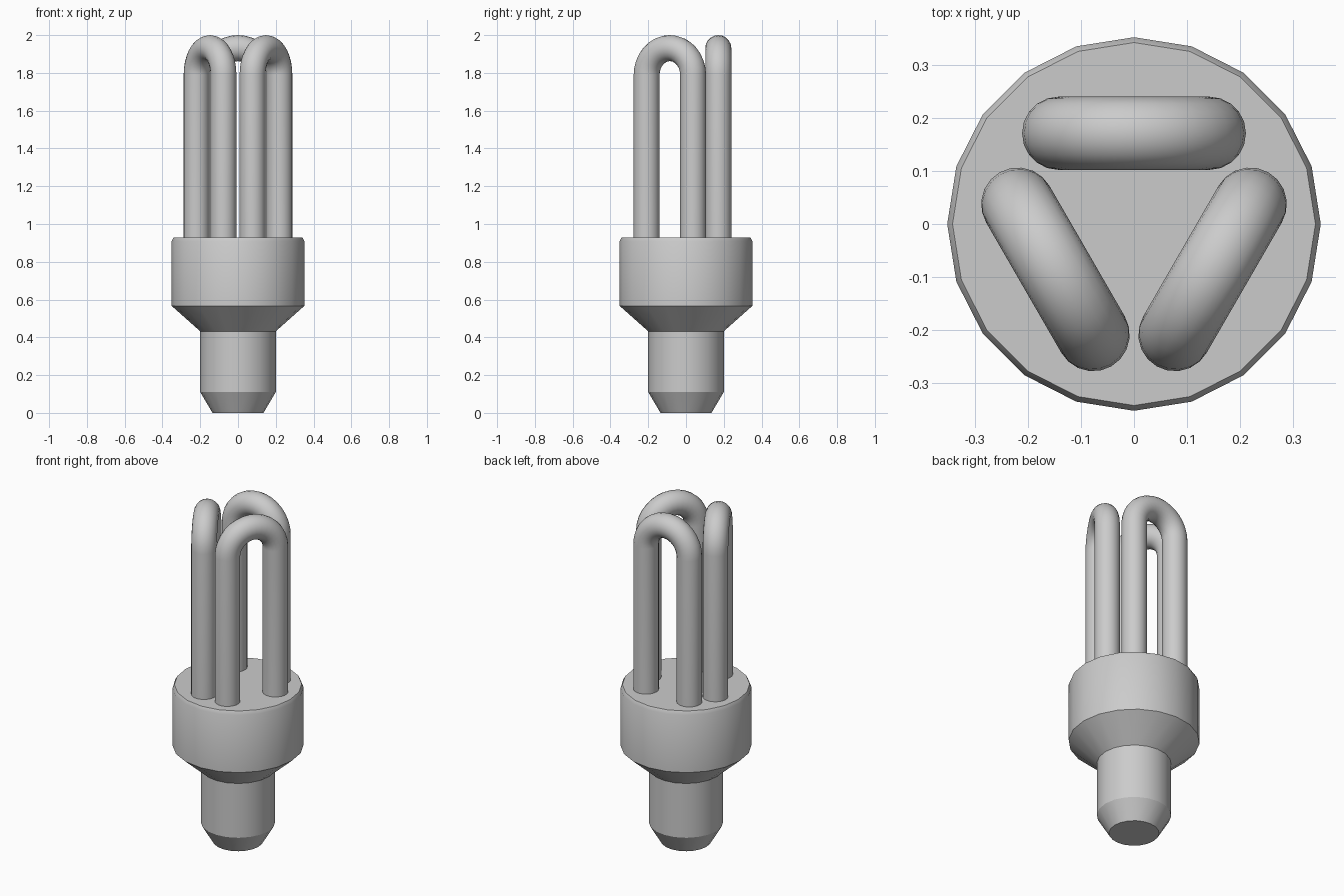
import bpy, bmesh
from math import pi, sin, cos, radians
from mathutils import Vector, Matrix

cube = bpy.data.objects.get("Cube")
if cube:
    bpy.data.objects.remove(cube, do_unlink=True)

grey = bpy.data.materials.new("plain grey")
grey.use_nodes = True
colour = (0.6, 0.6, 0.6, 1)
grey.diffuse_color = colour
grey.node_tree.nodes["Principled BSDF"].inputs["Base Color"].default_value = colour


def skin(name, rings):
    """Join successive rings of points into a capped, smooth-shaded mesh."""
    bm = bmesh.new()
    loops = [[bm.verts.new(p) for p in ring] for ring in rings]
    n = len(loops[0])
    for low, high in zip(loops, loops[1:]):
        for i in range(n):
            j = (i + 1) % n
            bm.faces.new((low[i], low[j], high[j], high[i]))
    bm.faces.new(loops[0])
    bm.faces.new(loops[-1])
    bmesh.ops.recalc_face_normals(bm, faces=bm.faces)
    mesh = bpy.data.meshes.new(name)
    bm.to_mesh(mesh)
    bm.free()
    mesh.materials.append(grey)
    obj = bpy.data.objects.new(name, mesh)
    bpy.context.collection.objects.link(obj)
    bpy.ops.object.select_all(action="DESELECT")
    obj.select_set(True)
    bpy.context.view_layer.objects.active = obj
    bpy.ops.object.shade_smooth_by_angle(angle=radians(30))
    return obj


def lathe(name, profile, sides=20):
    turns = [2 * pi * i / sides for i in range(sides)]
    return skin(name, [[(r * cos(a), r * sin(a), z) for a in turns]
                       for r, z in profile])


# Turned parts: screw cap at the foot, wide housing above
lathe("screw_cap", [(0.135, 0), (0.2, 0.11), (0.2, 0.432)])
lathe("housing", [(0.2, 0.432), (0.352, 0.567), (0.352, 0.908), (0.342, 0.928)])

# U-shaped glass tubes, three around the axis
TUBE, BEND, OFFSET, BASE = 0.069, 0.142, 0.171, 0.9
CENTRE = 2 - BEND - TUBE
ARC, SIDES = 16, 20


def tube_rings():
    stations = [(0, BASE)] + [(pi * k / ARC, CENTRE) for k in range(ARC + 1)] + [(pi, BASE)]
    for angle, z in stations:
        out = Vector((cos(angle), 0, sin(angle)))
        middle = Vector((0, OFFSET, z)) + out * BEND
        yield [middle + TUBE * (out * cos(t) + Vector((0, sin(t), 0)))
               for t in (2 * pi * i / SIDES for i in range(SIDES))]


for label, turn in (("back", 0), ("left", -120), ("right", 120)):
    spin = Matrix.Rotation(radians(turn), 3, "Z")
    skin(label + "_tube", [[spin @ p for p in ring] for ring in tube_rings()])
